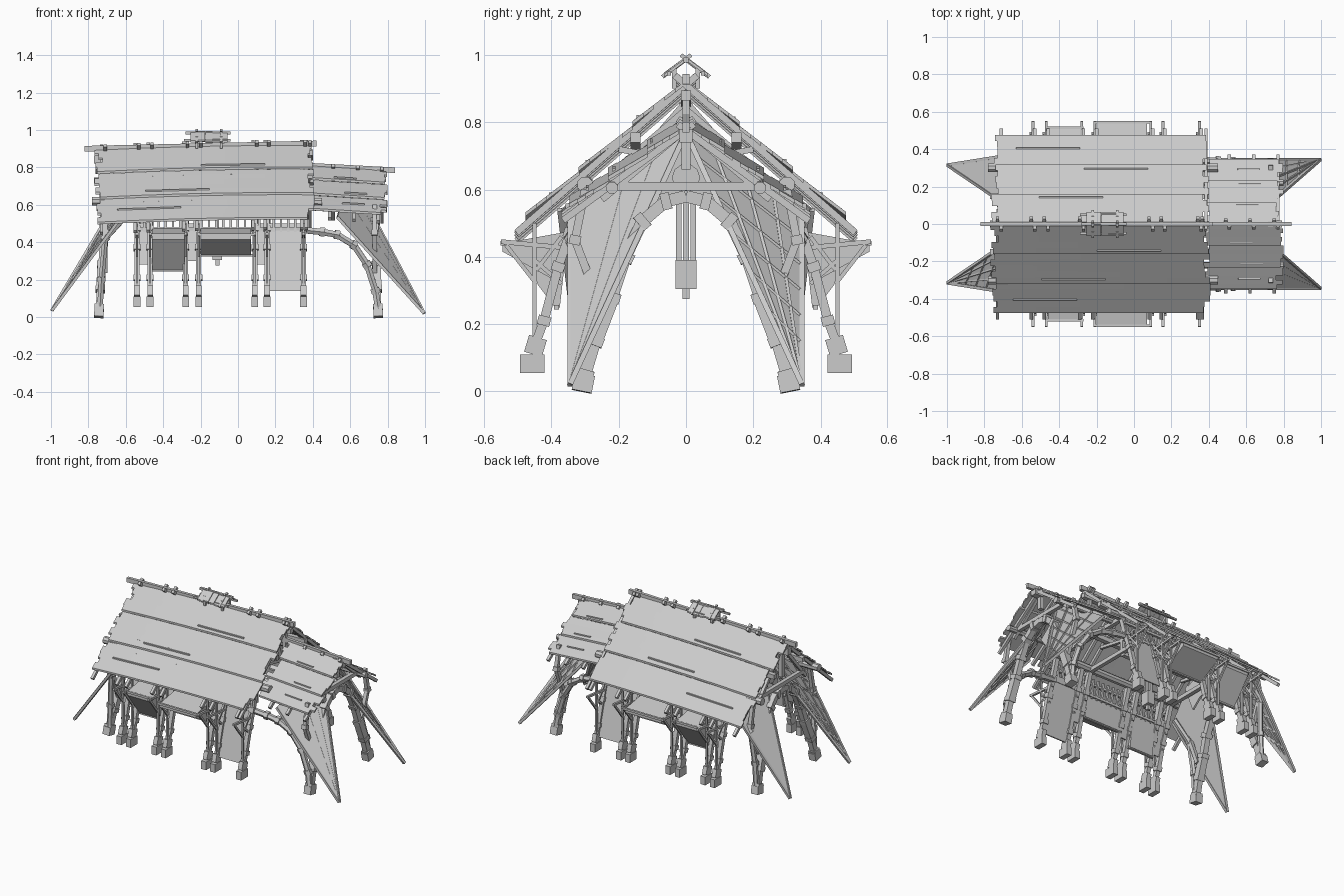
import bpy, bmesh, math, random
from mathutils import Vector as V

random.seed(4)
cube = bpy.data.objects.get("Cube")
if cube:
    bpy.data.objects.remove(cube)

grey = bpy.data.materials.new("weathered grey")
grey.use_nodes = True
tone = (0.6, 0.6, 0.6, 1)
grey.diffuse_color = tone
grey.node_tree.nodes["Principled BSDF"].inputs["Base Color"].default_value = tone


def prism(bm, pts, offset):
    """Extrude a polygon along an offset into a closed solid."""
    a = [bm.verts.new(V(p)) for p in pts]
    b = [bm.verts.new(V(p) + V(offset)) for p in pts]
    bm.faces.new(a)
    bm.faces.new(b[::-1])
    for i in range(len(a)):
        j = (i + 1) % len(a)
        bm.faces.new((a[j], a[i], b[i], b[j]))


def beam(bm, p, q, w, h=None, sides=4):
    """Straight timber from p to q."""
    p, q = V(p), V(q)
    h = h or w
    d = (q - p).normalized()
    ref = V((1, 0, 0)) if abs(d.x) < 0.6 else V((0, 0, 1))
    u = (ref - d * ref.dot(d)).normalized()
    v = d.cross(u)
    k = 1 / math.cos(math.pi / sides) / 2
    ring = [math.tau * (i + 0.5) / sides for i in range(sides)]
    prism(bm, [p + u * w * k * math.cos(a) + v * h * k * math.sin(a) for a in ring], q - p)


def limb(bm, pts, w, sides=4):
    """Jointed timber with a binding at each joint."""
    pts = [V(p) for p in pts]
    for i, (p, q) in enumerate(zip(pts, pts[1:])):
        beam(bm, p, q, w, sides=sides)
        d = (q - p).normalized() * 0.014
        if i:
            beam(bm, p - d, p + d, w * 1.4, sides=sides)


def finish(name, bm):
    bmesh.ops.recalc_face_normals(bm, faces=bm.faces[:])
    mesh = bpy.data.meshes.new(name)
    bm.to_mesh(mesh)
    bm.free()
    mesh.materials.append(grey)
    bpy.context.collection.objects.link(bpy.data.objects.new(name, mesh))


class Roof:
    def __init__(self, x0, x1, z0, z1, half, drop, bow):
        self.x0, self.x1, self.z0, self.z1 = x0, x1, z0, z1
        self.half, self.drop, self.bow = half, drop, bow

    def at(self, x, t, s, lift=0.0):
        u = (x - self.x0) / (self.x1 - self.x0)
        z = self.z0 + (self.z1 - self.z0) * u + self.bow * 4 * u * (1 - u)
        return V((x, s * self.half * t, z - self.drop * t + lift))

    def boards(self, name, rows=15, courses=3, steps=5):
        for s, side in ((1, "back"), (-1, "front")):
            bm = bmesh.new()
            for r in range(rows):
                a, b = self.x0 + random.uniform(-.02, .025), self.x1 + random.uniform(-.025, .02)
                per = rows // courses
                lift = [0.014 * (r % per + k) / per for k in (0, 1)]
                end = 1 / rows + random.uniform(0, .008)
                for i in range(steps):
                    xa, xb = a + (b - a) * i / steps, a + (b - a) * (i + 1) / steps
                    t, e = r / rows, r / rows + end
                    prism(bm, [self.at(xa, t, s, lift[0]), self.at(xb, t, s, lift[0]),
                               self.at(xb, e, s, lift[1]), self.at(xa, e, s, lift[1])], (0, 0, -.012))
            # raised split battens
            for t in (.3, .62, .85):
                x = random.uniform(self.x0 + .1, self.x0 + .5 * (self.x1 - self.x0))
                beam(bm, self.at(x, t, s, .014), self.at(x + .3 * (self.x1 - self.x0), t, s, .014), .008)
            finish(f"{name}_{side}", bm)

    def rafters(self, name, xs, w=.018):
        bm = bmesh.new()
        for x in xs:
            for s in (1, -1):
                dx = .01 * s
                beam(bm, self.at(x + dx, -.07, s, -.014), self.at(x + dx, 1.06, s, -.024), w, .02)
        finish(name, bm)


main = Roof(-.75, .39, .9, .925, .475, .405, .008)
small = Roof(.38, .78, .815, .79, .345, .245, .0)
main.boards("main_roof")
small.boards("end_roof")
post_xs = (-.54, -.47, -.28, -.21, .09, .155, .35)
main.rafters("main_rafters", (-.72,) + post_xs + (.375,))
small.rafters("end_rafters", (.5, .63, .76))

# Ridge poles and purlins
bm = bmesh.new()
beam(bm, (-.82, 0, .9), (.42, 0, .928), .03, .02)
beam(bm, (.36, 0, .81), (.84, 0, .785), .03, .02)
beam(bm, (-.76, 0, .86), (.4, 0, .88), .03)
for s in (1, -1):
    beam(bm, (-.78, s * .3, .62), (.45, s * .3, .615), .045, sides=8)
    beam(bm, (-.77, s * .15, .73), (.4, s * .15, .755), .03)
    beam(bm, (.36, s * .22, .62), (.8, s * .22, .605), .035, sides=8)
finish("ridge_and_purlins", bm)

# Ridge vent with its own little roof
bm = bmesh.new()
for s in (1, -1):
    for i in range(5):
        x = -.255 + i * .04
        dz = random.uniform(-.005, .004)
        prism(bm, [(x, 0, .993 + dz), (x + .038, 0, .993 + dz),
                   (x + .038, s * .065, .945 + dz), (x, s * .065, .945 + dz)], (0, 0, -.01))
    for x in (-.22, -.09):
        beam(bm, (x, s * .035, .9), (x, s * .035, .965), .014)
        beam(bm, (x, -s * .015, 1.0), (x, s * .07, .935), .012)
    beam(bm, (-.29, s * .05, .945), (-.04, s * .05, .945), .012)
beam(bm, (-.28, 0, .985), (-.04, 0, .985), .016)
finish("ridge_vent", bm)

# Side posts with feet, struts and braces
for s, side in ((1, "back"), (-1, "front")):
    bm = bmesh.new()
    for x in post_xs:
        beam(bm, (x, s * .457, .055), (x, s * .457, .11), .036, .072)
        beam(bm, (x, s * .455, .11), (x, s * .44, .16), .03, .055)
        limb(bm, [(x, s * .445, .15), (x, s * .422, .21), (x, s * .38, .37), (x, s * .345, .47), (x, s * .3, .62)], .027)
        beam(bm, (x, s * .45, .14), (x, s * .45, .5), .012)
        beam(bm, (x, s * .34, .425), (x, s * .55, .445), .014)
        beam(bm, (x, s * .445, .32), (x, s * .535, .435), .012)
        beam(bm, (x, s * .37, .32), (x, s * .45, .39), .012)
        beam(bm, (x, s * .445, .36), (x, s * .37, .46), .012)
    finish(f"{side}_posts", bm)

    # Slatted band under the eaves
    bm = bmesh.new()
    for i in range(24):
        x = -.54 + i * .0385
        beam(bm, (x, s * .355, .455), (x, s * .335, .58), .013)
    for z in (.47, .55):
        beam(bm, (-.56, s * .35, z), (.37, s * .35, z), .016)
    finish(f"{side}_eave_slats", bm)

    # Hanging cloth between posts
    bm = bmesh.new()
    for x0, x1, z in ((.165, .34, .14), (-.54, -.47, .28), (.09, .155, .28), (-.28, -.21, .3)):
        y = .335 + (.5 - z) * .28
        prism(bm, [(x0, s * .335, .5), (x1, s * .335, .5), (x1, s * y, z), (x0, s * y, z)], (0, s * .008, 0))
    finish(f"{side}_panels", bm)

    # Projecting bays
    bm = bmesh.new()
    for x0, x1, reach, low in ((-.46, -.285, .515, .25), (-.2, .07, .545, .33)):
        sec = [(.35, .475), (reach, .44), (reach, .415), (.39, low), (.375, low)]
        prism(bm, [(x0, s * y, z) for y, z in sec], (x1 - x0, 0, 0))
        beam(bm, (x0 - .015, s * reach, .44), (x1 + .015, s * reach, .44), .014)
        beam(bm, (x0 - .01, s * .385, low), (x1 + .01, s * .385, low), .014)
    finish(f"{side}_bays", bm)

# End arches, stays, sails and gables
arch = [(.31, 0), (.3, .05), (.27, .15), (.22, .28), (.18, .4), (.13, .505), (.06, .565), (0, .58)]
ends = (("left", .75, .73, (.995, .345, .02), (.6, 0, .77), (.53, .345, .535), .55, .8),
        ("right", -.745, -.71, (-.995, .315, .035), (-.53, 0, .82), (-.62, .375, .54), -.58, .88))
for name, xf, xt, tip, top, flank, gx, gz in ends:
    bm = bmesh.new()
    for s in (1, -1):
        path = [(xf + (xt - xf) * z / .58, s * y, z) for y, z in arch]
        limb(bm, path, .036)
        beam(bm, path[0], path[1], .05, .06)
        beam(bm, path[2], path[3], .045)
        limb(bm, [(xt, s * .25, .24), (xt, s * .33, .45), (xt, s * .3, .6)], .024)
    finish(f"{name}_arch", bm)

    bm = bmesh.new()
    for s in (1, -1):
        t, r, f = (V((p[0], s * p[1], p[2])) for p in (tip, top, flank))
        n = (r - t).cross(f - t).normalized()
        prism(bm, [t, r, f], n * .006)
        beam(bm, t, r, .016)
        beam(bm, t, f, .016)
        for k in (.25, .5, .75):
            beam(bm, t, r.lerp(f, k), .009)
        for k in (.3, .45, .6, .75, .9):
            beam(bm, t.lerp(r, k), t.lerp(f, k - .06), .008)
    finish(f"{name}_sails", bm)

    bm = bmesh.new()
    d = .012
    for s in (1, -1):
        prism(bm, [(gx, 0, .58), (gx, 0, gz - .03), (gx, s * .2, gz - .2), (gx, s * .13, .505), (gx, s * .06, .565)],
              (d, 0, 0))
        beam(bm, (xt, 0, gz - .02), (xt, s * .25, .57), .02)
    sign = 1 if gx > 0 else -1
    prism(bm, [(gx, .042 * math.cos(a * math.tau / 10), .635 + .042 * math.sin(a * math.tau / 10))
               for a in range(10)], (sign * .06, 0, 0))
    beam(bm, (xt, -.22, .61), (xt, .22, .61), .026)
    beam(bm, (xt, 0, .66), (xt, 0, gz - .01), .028)
    beam(bm, (xt, 0, gz - .04), (xt + sign * .06, 0, gz - .04), .04)
    finish(f"{name}_gable_frame", bm)

# Curved side legs under the end roof
bm = bmesh.new()
for s in (1, -1):
    limb(bm, [(.755, s * .315, .01), (.735, s * .305, .14), (.69, s * .31, .28), (.62, s * .32, .385),
              (.53, s * .33, .44), (.45, s * .335, .455), (.35, s * .34, .465)], .034, 6)
    limb(bm, [(-.74, s * .31, .01), (-.73, s * .31, .2), (-.71, s * .33, .42), (-.6, s * .34, .54)], .03, 6)
finish("curved_side_legs", bm)

# Cross ties inside
bm = bmesh.new()
for x in (-.54, -.28, .09, .35):
    beam(bm, (x, -.31, .605), (x, .31, .605), .026)
    beam(bm, (x, 0, .6), (x, 0, .88), .022)
    for s in (1, -1):
        beam(bm, (x, 0, .68), (x, s * .2, .72), .018)
finish("cross_ties", bm)

# Hanging pendant
bm = bmesh.new()
beam(bm, (-.28, 0, .59), (.09, 0, .59), .026)
for y in (-.022, .022):
    beam(bm, (-.11, y, .38), (-.11, y, .59), .016)
beam(bm, (-.11, 0, .33), (-.11, 0, .6), .018)
beam(bm, (-.11, 0, .305), (-.11, 0, .39), .05, .062)
beam(bm, (-.11, 0, .275), (-.11, 0, .31), .02)
finish("pendant", bm)
